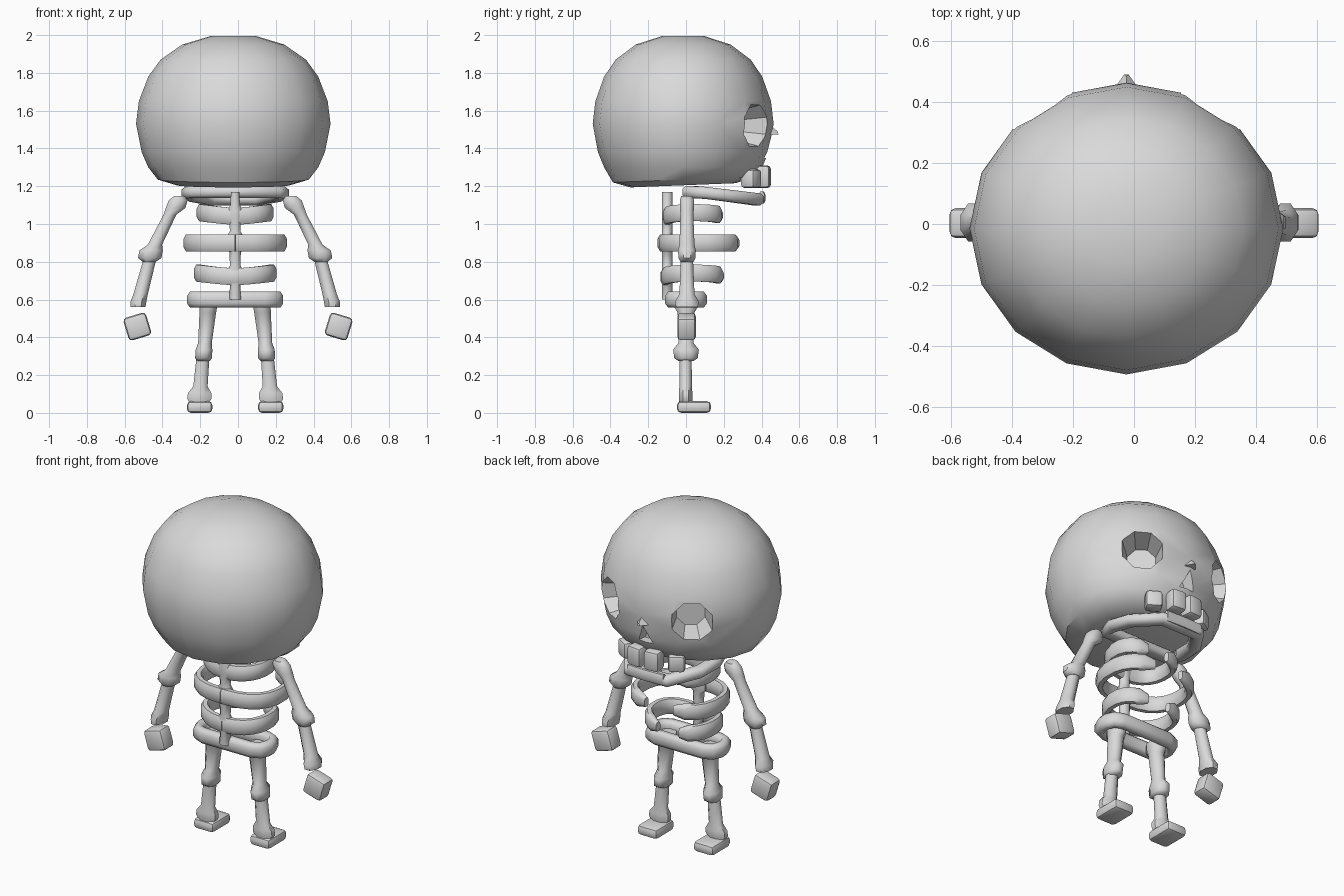
import bpy, bmesh, math
from mathutils import Vector, Matrix

if "Cube" in bpy.data.objects:
    bpy.data.objects.remove(bpy.data.objects["Cube"])

CX = -0.015  # body centre line
bone_mat = bpy.data.materials.new("bone_grey")
bone_mat.diffuse_color = (0.7, 0.7, 0.7, 1)
bone_mat.use_nodes = True
bone_mat.node_tree.nodes["Principled BSDF"].inputs["Base Color"].default_value = bone_mat.diffuse_color


def shade(ob, angle):
    bpy.ops.object.select_all(action='DESELECT')
    ob.select_set(True)
    bpy.context.view_layer.objects.active = ob
    bpy.ops.object.shade_smooth_by_angle(angle=math.radians(angle))


def finish(name, bm, angle=50):
    bmesh.ops.recalc_face_normals(bm, faces=bm.faces)
    me = bpy.data.meshes.new(name)
    bm.to_mesh(me)
    bm.free()
    me.materials.append(bone_mat)
    ob = bpy.data.objects.new(name, me)
    bpy.context.collection.objects.link(ob)
    shade(ob, angle)
    return ob


def bridge(bm, rings, closed=False):
    """Skin a list of point rings, capping the ends if it is open."""
    vs = [[bm.verts.new(p) for p in r] for r in rings]
    n = len(vs[0])
    for i in range(len(vs) if closed else len(vs) - 1):
        a, b = vs[i], vs[(i + 1) % len(vs)]
        for j in range(n):
            k = (j + 1) % n
            bm.faces.new((a[j], a[k], b[k], b[j]))
    if not closed:
        bm.faces.new(vs[0])
        bm.faces.new(vs[-1])


def limb(name, stations, n=8, angle=50):
    """Upright bone from stations (x, y, z, half width, half depth)."""
    bm = bmesh.new()
    a = [2 * math.pi * (j + 0.5) / n for j in range(n)]
    k = 1 / math.cos(math.pi / n)
    bridge(bm, [[(x + rx * k * math.cos(t), y + ry * k * math.sin(t), z) for t in a]
                for x, y, z, rx, ry in stations])
    return finish(name, bm, angle)


def band(name, path, hw, hh, closed=False, taper=1.0):
    """Sweep an upright rounded section along a nearly level path."""
    pts = [Vector(p) for p in path]
    sect = [(-1, -.5), (-.5, -1), (.5, -1), (1, -.5), (1, .5), (.5, 1), (-.5, 1), (-1, .5)]
    rings = []
    for i, p in enumerate(pts):
        q0 = pts[i - 1] if closed or i else p
        q1 = pts[(i + 1) % len(pts)] if closed or i < len(pts) - 1 else p
        d = (q1 - q0).normalized()
        nrm = Vector((d.y, -d.x, 0)).normalized()
        s = taper if not closed and i == len(pts) - 1 else 1
        rings.append([p + nrm * u * hw * s + Vector((0, 0, v * hh * s)) for u, v in sect])
    bm = bmesh.new()
    bridge(bm, rings, closed)
    return finish(name, bm, 60)


def block(name, loc, size, bevel, rot=Matrix()):
    bm = bmesh.new()
    bmesh.ops.create_cube(bm, size=1, matrix=Matrix.Translation(loc) @ rot @ Matrix.Diagonal((*size, 1)))
    bmesh.ops.bevel(bm, geom=bm.edges[:], offset=bevel, segments=2, affect='EDGES', profile=0.5)
    return finish(name, bm, 40)


# Skull: stacked sixteen-sided rings with a nearly flat base
SX, SY = -0.025, -0.015
profile = [(1.205, .30), (1.235, .40), (1.30, .45), (1.38, .485), (1.53, .515), (1.65, .50),
           (1.78, .45), (1.87, .385), (1.95, .27), (1.995, .12)]
bm = bmesh.new()
rings = []
for z, r in profile:
    ring = []
    for j in range(16):
        t = 2 * math.pi * j / 16
        y = r * .93 * math.sin(t)
        ring.append((SX + r * math.cos(t), SY + y, z + (0.04 * y if z < 1.3 else 0)))
    rings.append(ring)
bridge(bm, rings)
skull = finish("skull", bm)

# Eye socket and nose cutters
cutters = []
for s in (-1, 1):
    out = Vector((s * .60, .80, 0))
    bm = bmesh.new()
    m = (Matrix.Translation((SX + s * .265, .36, 1.52)) @ out.to_track_quat('Z', 'Y').to_matrix().to_4x4()
         @ Matrix.Rotation(math.pi / 8, 4, 'Z'))
    bmesh.ops.create_cone(bm, cap_ends=True, segments=8, radius1=.085, radius2=.15, depth=.26, matrix=m)
    cutters.append(finish("socket_cutter", bm))
bm = bmesh.new()
bridge(bm, [[(SX - w, y, 1.35), (SX + w, y, 1.35), (SX, y, 1.35 + h)]
            for y, w, h in ((.37, .04, .09), (.55, .07, .13))])
cutters.append(finish("nose_cutter", bm))
for c in cutters:
    c.hide_render = True
    mod = skull.modifiers.new("cut", 'BOOLEAN')
    mod.operation = 'DIFFERENCE'
    mod.solver = 'EXACT'
    mod.object = c
dg = bpy.context.evaluated_depsgraph_get()
dg.update()
cut_mesh = bpy.data.meshes.new_from_object(skull.evaluated_get(dg))
skull.modifiers.clear()
skull.data = cut_mesh
for c in cutters:
    bpy.data.objects.remove(c)
shade(skull, 35)

# Nose tip above the nose opening
bm = bmesh.new()
bridge(bm, [[(SX - .05, .43, 1.47), (SX + .05, .43, 1.47), (SX, .43, 1.54)],
            [(SX - .008, .49, 1.475), (SX + .008, .49, 1.475), (SX, .485, 1.49)]])
finish("nose_bone", bm)

# Upper teeth
for s in (-1, 1):
    for x, y, w, h, turn in ((.055, .405, .095, .12, .1), (.165, .345, .095, .10, .55)):
        block("tooth", (CX + s * x, y, 1.19 + h / 2), (w, .085, h), .02,
              Matrix.Rotation(-s * turn, 4, 'Z'))

# Lower jaw: tilted closed loop
half = [(.235, .02, 1.17), (.245, .10, 1.165), (.225, .22, 1.15), (.125, .375, 1.13)]
jaw = [(CX + x, y, z) for x, y, z in half] + [(CX - x, y, z) for x, y, z in half[::-1]]
band("lower_jaw", jaw, .04, .032, closed=True)
band("jaw_lip", [(CX - .12, .40, 1.14), (CX, .405, 1.14), (CX + .12, .40, 1.14)], .015, .032)

# Spine: thickens at each rib
spine = []
for z, r in ((.60, .03), (.68, .028), (.70, .05), (.74, .05), (.78, .028), (.85, .03), (.87, .05),
             (.93, .05), (.96, .028), (1.01, .03), (1.03, .045), (1.07, .04), (1.10, .026), (1.17, .022)):
    spine.append((CX, -.10, z, r, .028))
limb("spine", spine)

# Ribs: three open pairs
for z, rx, y0, y1 in ((1.04, .18, -.10, .185), (.90, .25, -.125, .275), (.72, .195, -.11, .19)):
    yc, ry = (y0 + y1) / 2, (y1 - y0) / 2
    for s in (-1, 1):
        path = []
        for i in range(11):
            t = math.radians(-90 + 165 * i / 10)
            c, sn = math.cos(t), math.sin(t)
            path.append((CX + s * rx * abs(c) ** .75, yc + ry * math.copysign(abs(sn) ** .85, sn),
                         z + (.02 * c if z != .90 else 0)))
        band("rib", path, .025, .045, taper=.6)

# Pelvis: rounded rectangular hoop
hoop = []
for cx, cy, a0 in ((.16, .015, 0), (-.16, .015, 90), (-.16, -.015, 180), (.16, -.015, 270)):
    for k in range(3):
        t = math.radians(a0 + 45 * k)
        hoop.append((CX + cx + .065 * math.cos(t), cy + .065 * math.sin(t), .60))
band("pelvis", hoop, .03, .042, closed=True)

# Arms and legs on both sides
for s in (-1, 1):
    def side(stations):
        return [(CX + s * x, y, z, rx, ry) for x, y, z, rx, ry in stations]

    limb("upper_arm", side([
        (.455, .005, .80, .035, .035), (.452, .005, .82, .062, .045), (.445, .005, .86, .062, .047),
        (.425, .005, .89, .038, .04), (.345, .005, 1.05, .034, .034), (.315, .005, 1.085, .052, .038),
        (.302, .005, 1.125, .050, .038), (.295, .005, 1.148, .028, .03)]))
    limb("forearm", side([
        (.515, .005, .56, .040, .058), (.512, .005, .59, .042, .062), (.500, .005, .63, .038, .04),
        (.450, .005, .82, .034, .032)]))
    block("hand", (s * .533, .003, .457), (.125, .098, .125), .02,
          Matrix.Rotation(s * math.radians(17), 4, 'Y'))
    limb("thigh", side([
        (.168, 0, .275, .034, .04), (.167, 0, .29, .045, .062), (.165, 0, .335, .044, .068),
        (.160, 0, .37, .036, .04), (.145, 0, .53, .044, .044), (.142, 0, .56, .046, .062),
        (.140, 0, .60, .046, .058)]))
    limb("shin", side([
        (.190, -.002, .05, .050, .034), (.190, -.002, .075, .064, .036), (.188, -.002, .105, .062, .036),
        (.184, -.002, .14, .038, .033), (.170, -.002, .30, .034, .032)]))
    block("foot", (CX + s * .188, .042, .031), (.135, .18, .062), .022)
